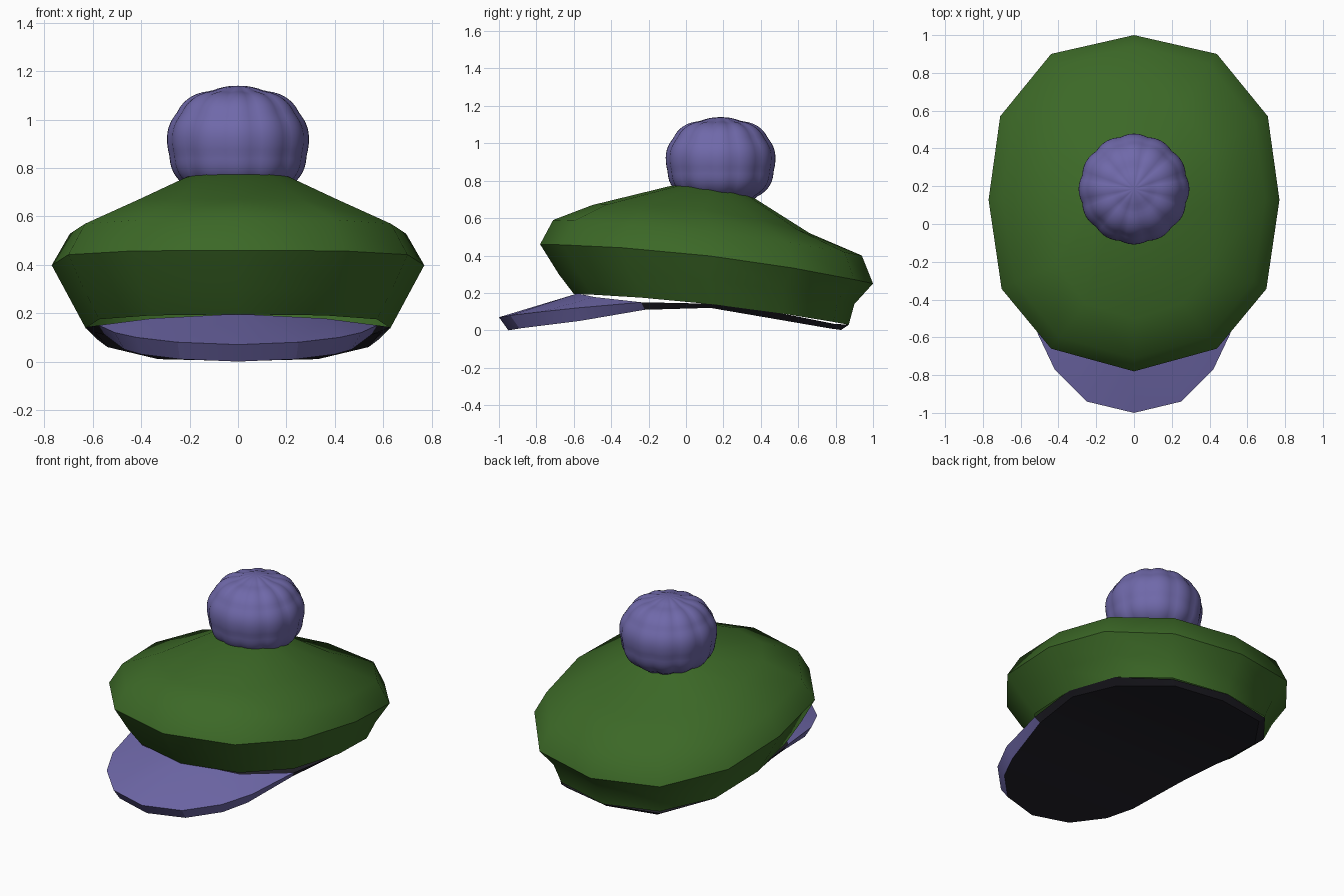
import bpy, bmesh, math

if "Cube" in bpy.data.objects:
    bpy.data.objects.remove(bpy.data.objects["Cube"])


def material(name, rgb):
    m = bpy.data.materials.new(name)
    m.diffuse_color = (*rgb, 1)
    m.use_nodes = True
    m.node_tree.nodes["Principled BSDF"].inputs["Base Color"].default_value = m.diffuse_color
    return m


GREEN = material("moss_green", (0.045, 0.14, 0.02))
PURPLE = material("dusty_purple", (0.16, 0.14, 0.40))
BLACK = material("soft_black", (0.016, 0.015, 0.022))


def finish(bm, name, mats, angle):
    bmesh.ops.recalc_face_normals(bm, faces=bm.faces)
    mesh = bpy.data.meshes.new(name)
    bm.to_mesh(mesh)
    bm.free()
    ob = bpy.data.objects.new(name, mesh)
    for m in mats:
        mesh.materials.append(m)
    bpy.context.collection.objects.link(ob)
    bpy.ops.object.select_all(action='DESELECT')
    ob.select_set(True)
    bpy.context.view_layer.objects.active = ob
    bpy.ops.object.shade_smooth_by_angle(angle=math.radians(angle))
    return ob


def mirrored(half):
    """Close a half outline (back to front) into a full loop."""
    return half + [(-x, y, z) for x, y, z in half[-2:0:-1]]


def bridge(bm, a, b):
    n = len(a)
    return [bm.faces.new((a[i], a[(i + 1) % n], b[(i + 1) % n], b[i])) for i in range(n)]


# Puffy cap body: twelve-sided rings, each tilted and bowed front to back
UNIT = [(0, 1), (.57, .888), (.92, .517), (1, .02), (.91, -.51), (.57, -.865), (0, -1)]


def ring(hw, back, front, zb, zm, zf):
    cy, hy = (back + front) / 2, (back - front) / 2
    a, b = (zb + zf) / 2 - zm, (zb - zf) / 2
    return mirrored([(hw * x, cy + hy * t, zm + b * t + a * t * t) for x, t in UNIT])


RINGS = [
    (.63, .87, -.60, .03, .14, .195),
    (.70, .90, -.68, .14, .27, .30),
    (.77, 1.0, -.78, .25, .40, .46),
    (.695, .94, -.71, .40, .53, .59),
    (.45, .66, -.50, .52, .645, .67),
    (.22, .36, -.05, .71, .752, .78),
]
bm = bmesh.new()
loops = [[bm.verts.new(p) for p in ring(*r)] for r in RINGS]
for lo, hi in zip(loops, loops[1:]):
    bridge(bm, lo, hi)
tip = bm.verts.new((0, .16, .765))
for i in range(12):
    bm.faces.new((loops[-1][i], loops[-1][(i + 1) % 12], tip))
finish(bm, "cap_body", [GREEN], 50)

# Base: black underside and band, with the purple visor in front
UPPER = [(0, .87, .03), (.36, .79, .035), (.58, .515, .09), (.63, .15, .142), (.575, -.24, .15),
         (.51, -.58, .12), (.42, -.77, .10), (.25, -.94, .08), (0, -1, .07)]
LOWER = [(0, .83, .002), (.33, .77, .01), (.54, .48, .06), (.59, .13, .12), (.55, -.22, .11),
         (.47, -.57, .05), (.40, -.73, .03), (.24, -.89, .01), (0, -.95, 0)]
bm = bmesh.new()
up = [bm.verts.new(p) for p in mirrored(UPPER)]
low = [bm.verts.new(p) for p in mirrored(LOWER)]
for f in bridge(bm, up, low):
    f.material_index = 0 if f.calc_center_median().y < -.24 else 1

# underside, strip by strip from side to side
n = len(low)
for i in range(8):
    corners = [low[i], low[i + 1], low[(n - i - 1) % n], low[(n - i) % n]]
    f = bm.faces.new(list(dict.fromkeys(corners)))
    f.material_index = 1

# visor top, rising to the lower front edge of the cap
mid = bm.verts.new((0, -.58, .197))
for side in (1, -1):
    o = [up[k if side > 0 else (n - k) % n] for k in range(4, 9)]
    inner = bm.verts.new((side * .359, -.49, .178))
    for f in ((o[0], o[1], inner), (o[1], o[2], inner), (o[2], o[3], inner),
              (o[3], mid, inner), (o[3], o[4], mid)):
        bm.faces.new(f).material_index = 0
finish(bm, "visor_and_base", [PURPLE, BLACK], 25)

# Knobbly pompom: a full, slightly squashed ball with staggered bumps
bm = bmesh.new()
bmesh.ops.create_uvsphere(bm, u_segments=72, v_segments=40, radius=1)
for v in bm.verts:
    phi = math.atan2(v.co.y, v.co.x)
    th = math.asin(max(-1, min(1, v.co.z)))
    c = max(0, math.cos(th)) ** .85
    s = math.copysign(abs(math.sin(th)) ** .9, th)
    row = abs(math.cos(4.5 * (th - math.pi / 2)))
    petal = abs(math.cos(6 * phi))
    fade = min(1, math.cos(th) * 1.6)
    bump = .94 + .06 * (row * (1 - fade) + fade * (.55 * petal + .45 * row))
    v.co = (.295 * c * bump, 0, .24 * s * bump + .90)
    r = v.co.x
    v.co.x, v.co.y = r * math.cos(phi), .185 + r * math.sin(phi)
finish(bm, "pompom", [PURPLE], 40)
